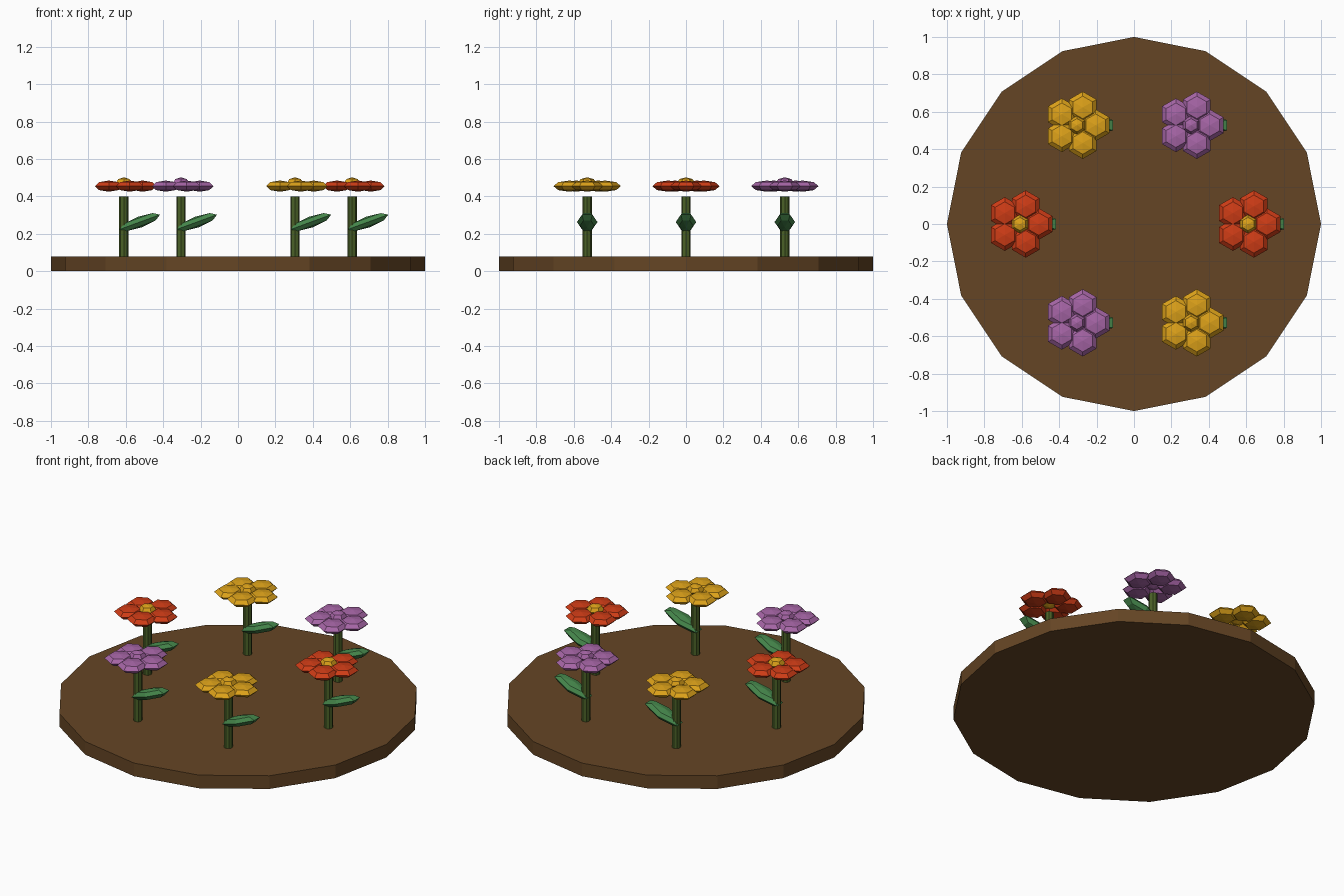
import bpy, bmesh, math
from mathutils import Matrix, Vector

if "Cube" in bpy.data.objects:
    bpy.data.objects.remove(bpy.data.objects["Cube"])


def material(name, rgb):
    m = bpy.data.materials.new(name)
    m.diffuse_color = (*rgb, 1)
    m.use_nodes = True
    m.node_tree.nodes["Principled BSDF"].inputs["Base Color"].default_value = m.diffuse_color
    return m


SOIL = material("soil brown", (0.13, 0.06, 0.018))
STEM = material("stem green", (0.07, 0.12, 0.02))
LEAF = material("leaf green", (0.06, 0.24, 0.07))
RED = material("petal red", (0.62, 0.045, 0.008))
YELLOW = material("petal yellow", (0.72, 0.36, 0.01))
PURPLE = material("petal purple", (0.38, 0.13, 0.38))


def finish(bm, name, mat, smooth=False):
    me = bpy.data.meshes.new(name)
    bm.to_mesh(me)
    bm.free()
    me.materials.append(mat)
    for p in me.polygons:
        p.use_smooth = smooth
    ob = bpy.data.objects.new(name, me)
    bpy.context.collection.objects.link(ob)
    return ob


def cylinder(name, mat, x, y, z0, z1, r, sides):
    bm = bmesh.new()
    bmesh.ops.create_cone(bm, cap_ends=True, segments=sides, radius1=r, radius2=r, depth=z1 - z0,
                          matrix=Matrix.Translation((x, y, (z0 + z1) / 2)))
    return finish(bm, name, mat)


def add_blob(bm, loc, scale, tilt=0):
    # six-sided squashed sphere with corners on the y axis
    m = (Matrix.Translation(loc) @ Matrix.Rotation(tilt, 4, 'Y')
         @ Matrix.Diagonal((*scale, 1)))
    bmesh.ops.create_uvsphere(bm, u_segments=6, v_segments=4, radius=1, matrix=m)


# Round soil bed
cylinder("soil_bed", SOIL, 0, 0, 0, 0.08, 1.0, 16)

# Six flowers on a ring
for i in range(6):
    a = math.radians(60 * i)
    x, y = 0.61 * math.cos(a), 0.61 * math.sin(a)
    petal_mat = (RED, PURPLE, YELLOW)[i % 3]
    centre_mat = YELLOW if petal_mat is RED else petal_mat

    cylinder(f"stem_{i + 1}", STEM, x, y, 0.08, 0.40, 0.025, 8)

    # Leaf rising to the right
    bm = bmesh.new()
    add_blob(bm, (x + 0.085, y, 0.263), (0.133, 0.055, 0.03), -0.35)
    finish(bm, f"leaf_{i + 1}", LEAF)

    # Five petals
    bm = bmesh.new()
    for k in range(5):
        b = math.radians(72 * k)
        add_blob(bm, (x + 0.1 * math.cos(b), y + 0.1 * math.sin(b), 0.455), (0.085, 0.085, 0.03))
    finish(bm, f"petals_{i + 1}", petal_mat)

    # Flower centre
    bm = bmesh.new()
    add_blob(bm, (x, y, 0.47), (0.05, 0.05, 0.032))
    finish(bm, f"flower_centre_{i + 1}", centre_mat)
